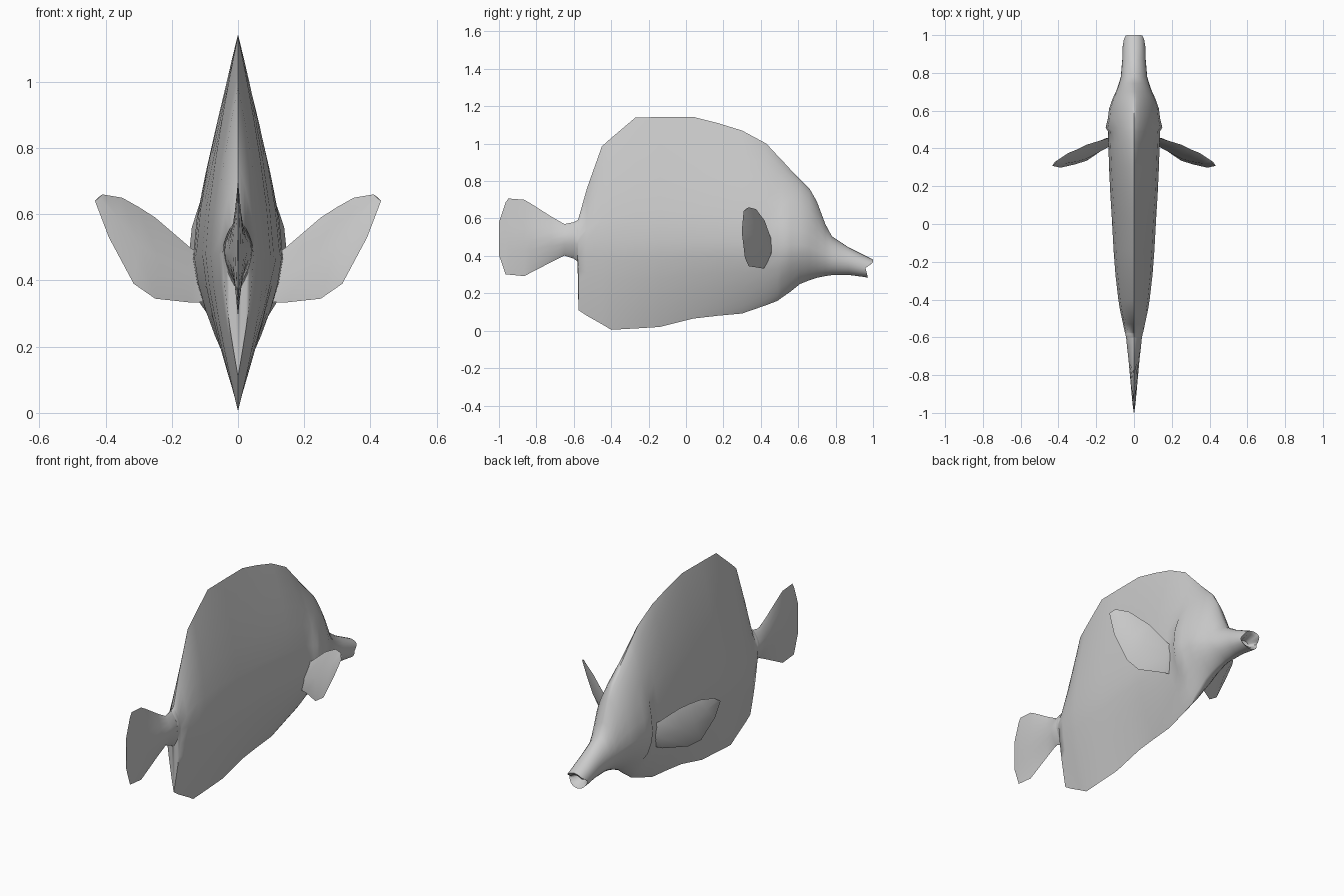
import bpy, bmesh, math

grey = bpy.data.materials.new("light_grey")
grey.diffuse_color = (0.6, 0.6, 0.6, 1)


def loft(name, rings, angle=60):
    """Skin a list of equal-length closed rings and cap both ends."""
    bm = bmesh.new()
    vs = [[bm.verts.new(p) for p in r] for r in rings]
    n = len(rings[0])
    for a, b in zip(vs, vs[1:]):
        for i in range(n):
            j = (i + 1) % n
            bm.faces.new((a[i], a[j], b[j], b[i]))
    bm.faces.new(vs[0])
    bm.faces.new(vs[-1])
    bmesh.ops.remove_doubles(bm, verts=bm.verts, dist=0.0005)
    bmesh.ops.recalc_face_normals(bm, faces=bm.faces)
    me = bpy.data.meshes.new(name)
    bm.to_mesh(me)
    bm.free()
    me.materials.append(grey)
    ob = bpy.data.objects.new(name, me)
    bpy.context.collection.objects.link(ob)
    bpy.ops.object.select_all(action='DESELECT')
    ob.select_set(True)
    bpy.context.view_layer.objects.active = ob
    bpy.ops.object.shade_smooth_by_angle(angle=math.radians(angle))
    return ob


def section(y, bottom, top, mid, w, rnd, n=7):
    """Cross-section: pointed lens (rnd 0) blending to an ellipse (rnd 1)."""
    a, b = 1.4 + 0.6 * rnd, 1 - 0.5 * rnd
    side = []
    for k in range(-n, n + 1):
        t = math.sin(abs(k) / n * math.pi / 2)
        z = mid + (top - mid if k > 0 else bottom - mid) * t
        x = w * max(0, 1 - t ** a) ** b
        if y == 0.51 and 0.3 < z < 0.57:      # raised gill cover edge
            x += 0.012
        side.append((x, y, z))
    return side + [(-x, yy, z) for x, yy, z in side[-2:0:-1]]


# Body, from tail stem to snout: y, bottom, top, widest height, half width, roundness
stations = [
    (-0.60, .385, .58, .49, .042, .4),
    (-0.58, .37, .59, .49, .046, .3),
    (-0.575, .11, .60, .48, .048, 0),
    (-0.53, .08, .76, .48, .058, 0),
    (-0.45, .035, .985, .48, .075, 0),
    (-0.40, .005, 1.03, .48, .083, 0),
    (-0.27, .012, 1.14, .48, .098, 0),
    (-0.14, .02, 1.142, .48, .108, 0),
    (0.04, .065, 1.143, .48, .118, 0),
    (0.17, .08, 1.11, .48, .126, .08),
    (0.30, .092, 1.07, .47, .132, .15),
    (0.43, .137, 1.0, .47, .136, .25),
    (0.49, .16, .935, .46, .137, .3),
    (0.51, .175, .915, .46, .138, .32),
    (0.56, .21, .86, .46, .138, .4),
    (0.61, .25, .81, .46, .132, .45),
    (0.66, .27, .76, .45, .115, .55),
    (0.70, .283, .69, .43, .096, .6),
    (0.745, .292, .57, .41, .08, .7),
    (0.78, .297, .505, .39, .07, .85),
    (0.87, .298, .445, .37, .062, 1),
    (0.94, .289, .41, .345, .06, 1),
]
rings = [section(*s) for s in stations]

# Mouth: lips reach forward above and below a notch, then fold into a cavity
lips = []
for x, y, z in section(0.96, .284, .395, .335, .056, 1):
    reach = 0.04 * min(1, (z - .335) / .04) if z > .335 else 0.012 * (.335 - z) / .05
    lips.append((x, y + reach, .335 + (z - .335) * (0.75 if z > .335 else 1)))
rings.append(lips)
rings.append([(x * .7, y - .012, .335 + (z - .335) * .65) for x, y, z in lips])
rings.append([(x * .45, .925, .338 + (z - .338) * .4) for x, y, z in lips])
loft("body", rings)

# Tail fin: flared thin blade behind the stem
tail = [
    (-1.0, .405, .58, .49, .001, 0),
    (-0.965, .302, .685, .49, .006, 0),
    (-0.95, .30, .707, .49, .008, 0),
    (-0.865, .292, .70, .49, .016, 0),
    (-0.83, .31, .68, .49, .019, 0),
    (-0.72, .367, .61, .49, .029, .1),
    (-0.65, .402, .57, .49, .037, .3),
    (-0.60, .385, .58, .49, .042, .4),
    (-0.55, .41, .57, .49, .03, .4),
]
loft("tail_fin", [section(*s, n=5) for s in tail])

# Pectoral fins: upper edge (x, y, z), lower edge (x, y, z), half thickness
spans = [
    ((.10, .465, .47), (.10, .42, .335), .015),
    ((.145, .452, .50), (.14, .41, .333), .022),
    ((.25, .42, .59), (.25, .335, .345), .026),
    ((.30, .395, .622), (.315, .315, .39), .024),
    ((.35, .375, .65), (.39, .298, .53), .016),
    ((.41, .335, .66), (.432, .308, .64), .004),
]
for side, label in ((1, "right"), (-1, "left")):
    fin = []
    for up, low, t in spans:
        m = [(p + q) / 2 for p, q in zip(up, low)]
        ring = [up, (m[0] + t * .45, m[1] + t, m[2]), low,
                (m[0] - t * .45, m[1] - t, m[2])]
        fin.append([(side * x, y, z) for x, y, z in ring])
    loft("pectoral_fin_" + label, fin, 70)
